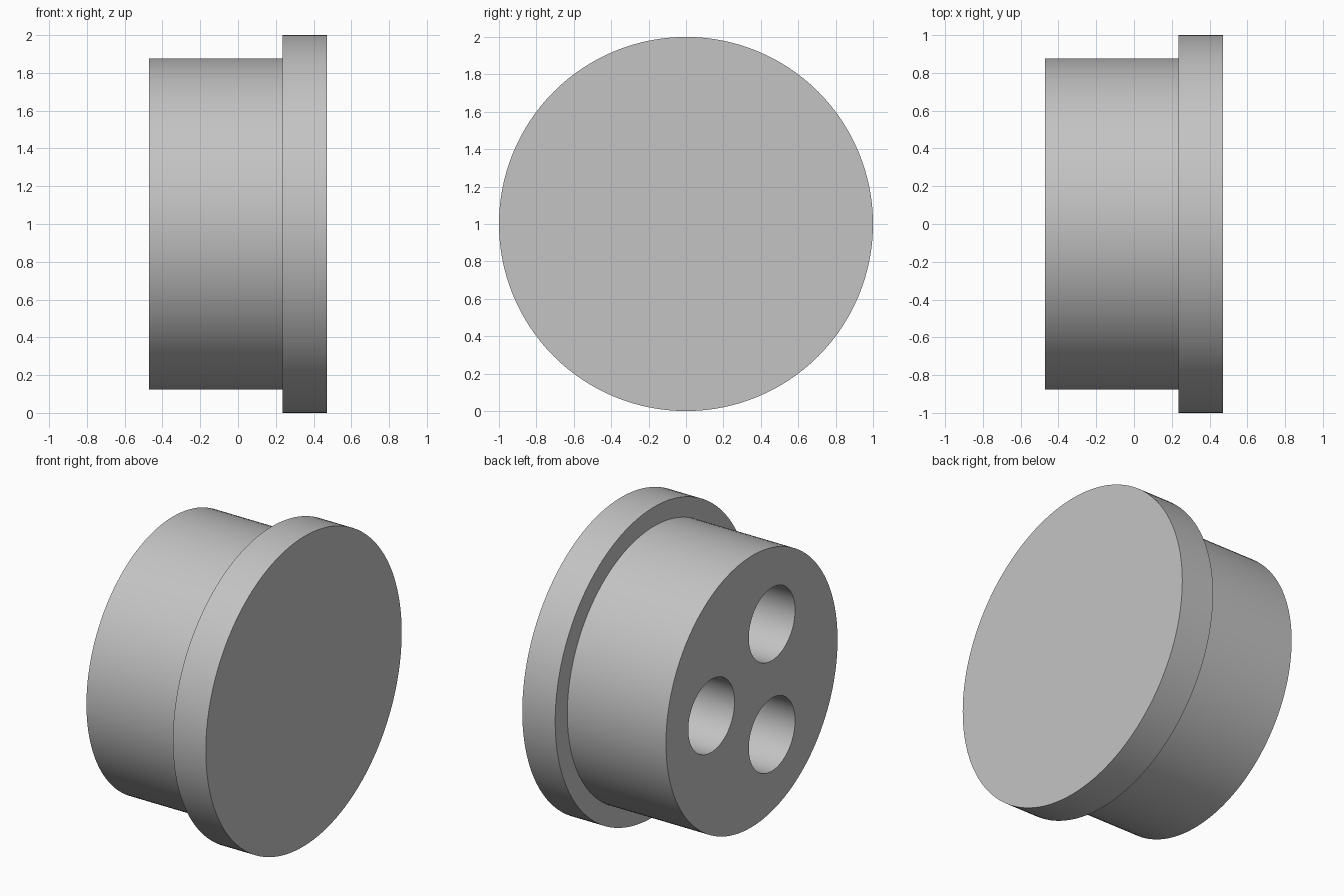
import bpy, bmesh, math
from mathutils import Matrix

if "Cube" in bpy.data.objects:
    bpy.data.objects.remove(bpy.data.objects["Cube"])

SEGMENTS = 128
CENTRE_Z = 1.0
X_BACK, X_STEP, X_FRONT = -0.47, 0.235, 0.47
BODY_R, FLANGE_R = 0.876, 1.0
HOLE_R, HOLE_RING = 0.236, 0.412

grey = bpy.data.materials.new("plain grey")
grey.diffuse_color = (0.55, 0.55, 0.55, 1)
grey.use_nodes = True
grey.node_tree.nodes["Principled BSDF"].inputs["Base Color"].default_value = grey.diffuse_color


def lathe_x(name, profile, y=0.0, z=CENTRE_Z, segments=SEGMENTS):
    """Revolve (x, radius) points around an axis parallel to x, with capped ends."""
    bm = bmesh.new()
    rings = []
    for x, r in profile:
        rings.append([bm.verts.new((x,
                                    y + r * math.cos(2 * math.pi * i / segments),
                                    z + r * math.sin(2 * math.pi * i / segments)))
                      for i in range(segments)])
    for a, b in zip(rings, rings[1:]):
        for i in range(segments):
            j = (i + 1) % segments
            bm.faces.new((a[i], a[j], b[j], b[i]))
    bm.faces.new(rings[0])
    bm.faces.new(rings[-1])
    bmesh.ops.recalc_face_normals(bm, faces=bm.faces)
    mesh = bpy.data.meshes.new(name)
    bm.to_mesh(mesh)
    bm.free()
    mesh.materials.append(grey)
    obj = bpy.data.objects.new(name, mesh)
    bpy.context.collection.objects.link(obj)
    return obj


# Stepped plug: narrow body with a wider flange
plug = lathe_x("flanged_plug", [(X_BACK, BODY_R), (X_STEP, BODY_R),
                                (X_STEP, FLANGE_R), (X_FRONT, FLANGE_R)])
bpy.context.view_layer.objects.active = plug
plug.select_set(True)

# Three blind holes in the body end, evenly spaced around the axis
for k in range(3):
    angle = 2 * math.pi * k / 3
    cutter = lathe_x("hole_cutter", [(X_BACK - 0.1, HOLE_R), (X_STEP, HOLE_R)],
                     HOLE_RING * math.cos(angle),
                     CENTRE_Z + HOLE_RING * math.sin(angle), 64)
    cutter.hide_render = True
    mod = plug.modifiers.new("hole", 'BOOLEAN')
    mod.operation = 'DIFFERENCE'
    mod.solver = 'EXACT'
    mod.object = cutter
    bpy.ops.object.modifier_apply(modifier=mod.name)
    bpy.data.objects.remove(cutter)

# Smooth round walls, crisp rims
bpy.ops.object.shade_smooth_by_angle(angle=math.radians(30))
